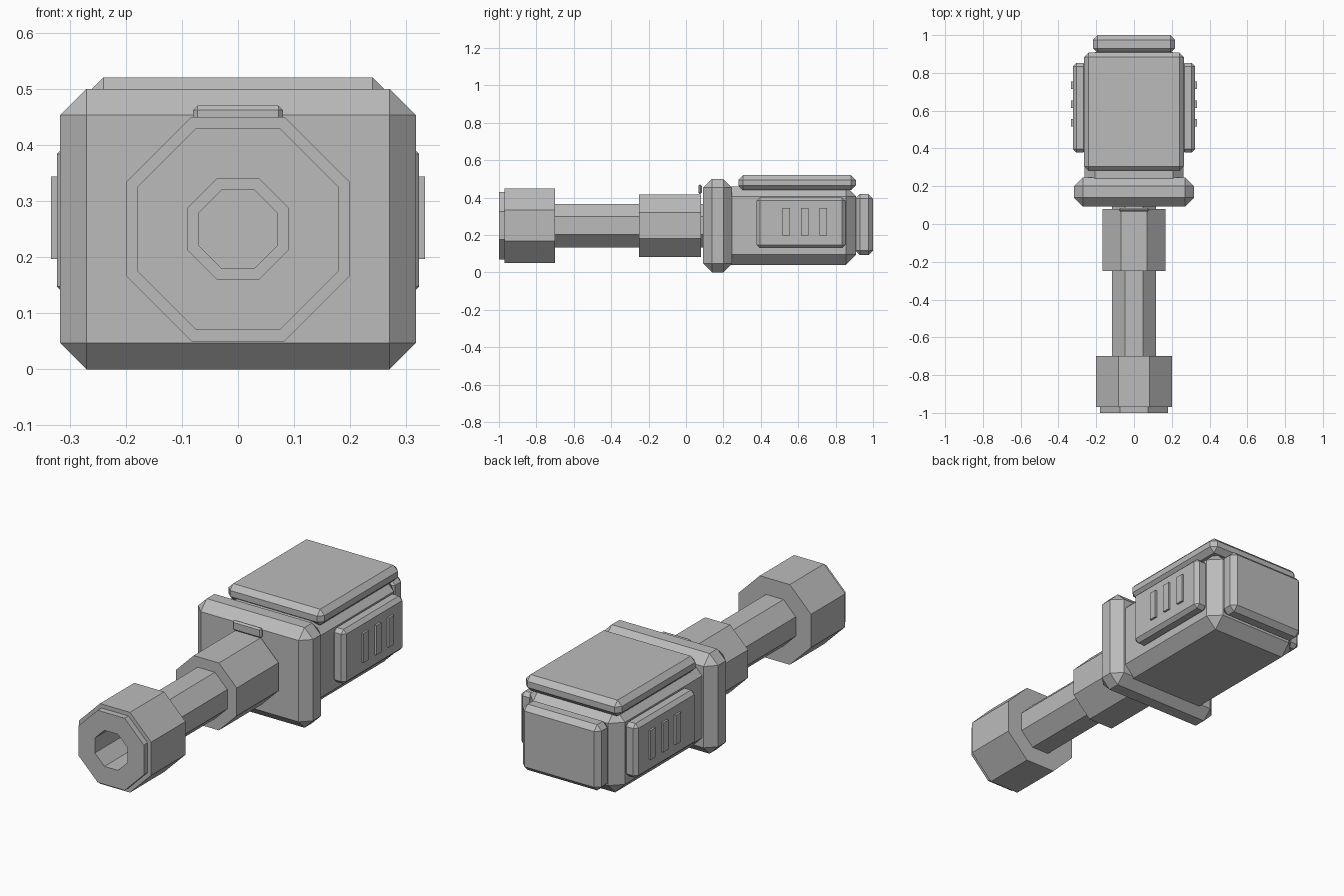
import bpy, bmesh, math

if "Cube" in bpy.data.objects:
    bpy.data.objects.remove(bpy.data.objects["Cube"])

grey = bpy.data.materials.new("plain_grey")
grey.diffuse_color = (0.5, 0.5, 0.5, 1)
grey.use_nodes = True
grey.node_tree.nodes["Principled BSDF"].inputs["Base Color"].default_value = grey.diffuse_color
AXIS_Z = 0.25  # height of the shaft centre line


def finish(name, bm):
    bmesh.ops.recalc_face_normals(bm, faces=bm.faces[:])
    me = bpy.data.meshes.new(name)
    bm.to_mesh(me)
    bm.free()
    me.materials.append(grey)
    ob = bpy.data.objects.new(name, me)
    bpy.context.collection.objects.link(ob)
    return ob


def box(name, x, y, z, bevel=0):
    """Chamfered box from min/max pairs."""
    bm = bmesh.new()
    bmesh.ops.create_cube(bm, size=1)
    for v in bm.verts:
        for i, (lo, hi) in enumerate((x, y, z)):
            v.co[i] = lo if v.co[i] < 0 else hi
    if bevel:
        bmesh.ops.bevel(bm, geom=bm.edges[:], offset=bevel, segments=1,
                        affect='EDGES', clamp_overlap=True)
    return finish(name, bm)


def octagon_shaft(name, profile, closed=False):
    """Octagonal loft along y; profile holds (y, flat-to-centre distance)."""
    bm = bmesh.new()
    rings = []
    for y, apothem in profile:
        r = apothem / math.cos(math.pi / 8)
        rings.append([bm.verts.new((r * math.cos(a), y, AXIS_Z + r * math.sin(a)))
                      for a in (math.pi / 8 + k * math.pi / 4 for k in range(8))])
    pairs = list(zip(rings, rings[1:]))
    if closed:
        pairs.append((rings[-1], rings[0]))
    else:
        bm.faces.new(rings[0])
        bm.faces.new(rings[-1])
    for a, b in pairs:
        for k in range(8):
            n = (k + 1) % 8
            bm.faces.new((a[k], a[n], b[n], b[k]))
    return finish(name, bm)


# Hollow end collar with a stepped front lip
octagon_shaft("end_collar", [(-1, 0.09), (-1, 0.18), (-0.97, 0.18), (-0.97, 0.2),
                             (-0.70, 0.2), (-0.70, 0.09)], closed=True)
# Shaft with a narrower bore
octagon_shaft("shaft", [(0.0, 0.07), (-0.72, 0.07), (-0.72, 0.116),
                        (0.12, 0.116), (0.12, 0.0701)])
# Thicker sleeve near the body
octagon_shaft("sleeve", [(-0.25, 0.168), (0.08, 0.168)])

# Flange and main body
box("flange", (-0.317, 0.317), (0.092, 0.247), (0, 0.5), 0.047)
box("body", (-0.262, 0.262), (0.15, 0.91), (0.04, 0.46), 0.055)
box("top_plate", (-0.265, 0.265), (0.28, 0.908), (0.44, 0.52), 0.025)
box("back_cap", (-0.217, 0.217), (0.905, 1.0), (0.092, 0.42), 0.025)
box("top_tab", (-0.08, 0.08), (0.066, 0.085), (0.42, 0.47), 0.008)

# Side panels, each with three raised ribs
for side, s in (("right", 1), ("left", -1)):
    box(f"{side}_panel", sorted((s * 0.25, s * 0.323)), (0.378, 0.852),
        (0.13, 0.402), 0.018)
    for i in range(3):
        y = 0.535 + 0.1 * i
        box(f"{side}_rib_{i + 1}", sorted((s * 0.31, s * 0.333)),
            (y - 0.02, y + 0.02), (0.197, 0.344))
